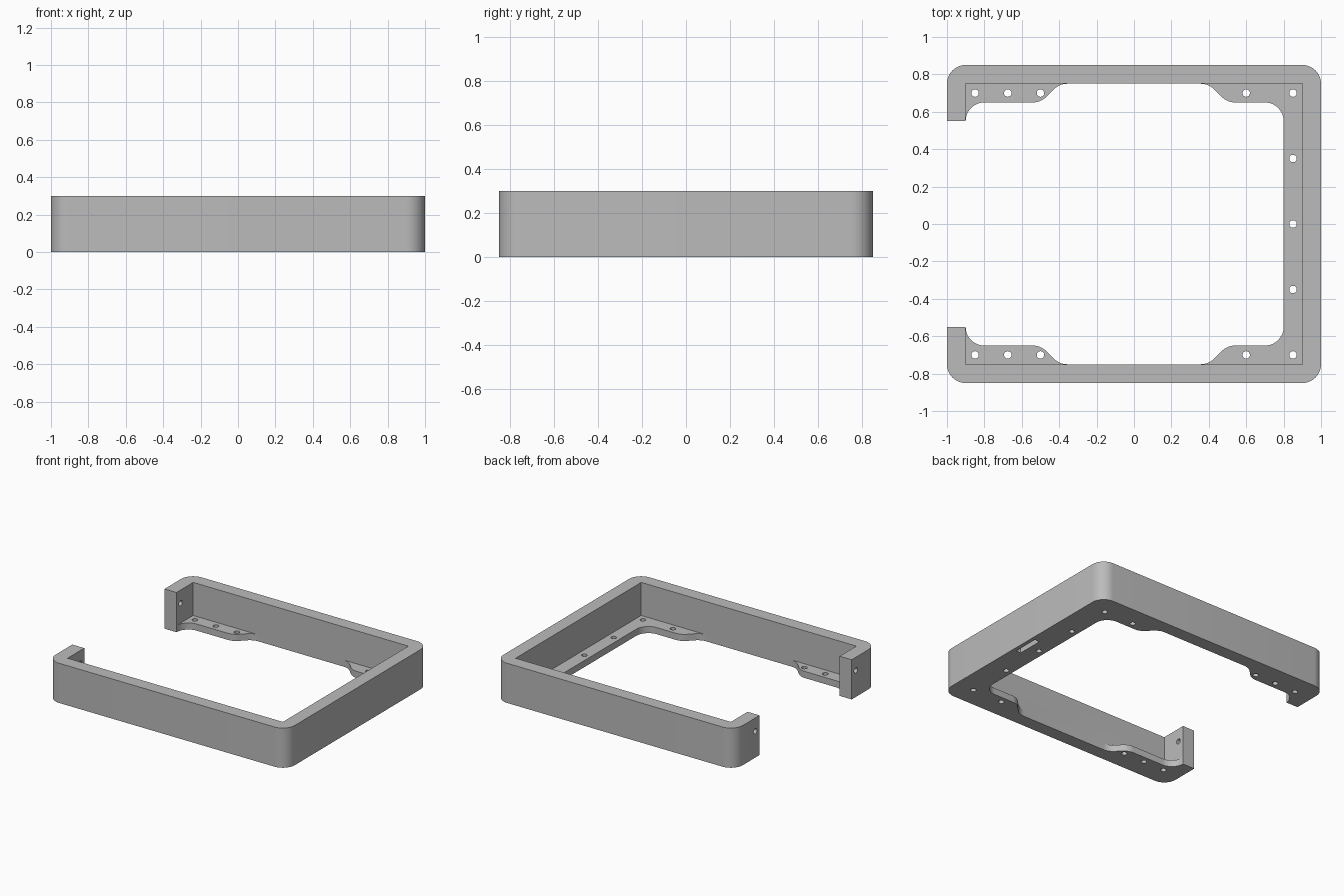
import bpy, bmesh
from math import radians, cos, sin
from mathutils import Matrix

if "Cube" in bpy.data.objects:
    bpy.data.objects.remove(bpy.data.objects["Cube"], do_unlink=True)

HEIGHT, FLANGE, R = 0.3, 0.05, 0.1      # frame height, lip thickness, corner radius
HOLE_R = 0.02

grey = bpy.data.materials.new("plain grey")
grey.use_nodes = True
grey.diffuse_color = (0.5, 0.5, 0.5, 1)
grey.node_tree.nodes["Principled BSDF"].inputs["Base Color"].default_value = (0.5, 0.5, 0.5, 1)


def arc(cx, cy, start, end, steps=10):
    angles = [radians(start + (end - start) * i / steps) for i in range(steps + 1)]
    return [(cx + R * cos(a), cy + R * sin(a)) for a in angles]


def make_object(name, bm):
    mesh = bpy.data.meshes.new(name)
    bmesh.ops.recalc_face_normals(bm, faces=bm.faces)
    bm.to_mesh(mesh)
    bm.free()
    mesh.materials.append(grey)
    obj = bpy.data.objects.new(name, mesh)
    bpy.context.collection.objects.link(obj)
    return obj


def add_box(bm, center, size):
    bmesh.ops.create_cube(bm, size=1, matrix=Matrix.Translation(center) @ Matrix.Diagonal((*size, 1)))


def add_drill(bm, center, depth, turn=Matrix.Identity(4)):
    bmesh.ops.create_cone(bm, cap_ends=True, segments=24, radius1=HOLE_R, radius2=HOLE_R,
                          depth=depth, matrix=Matrix.Translation(center) @ turn)


def cut(target, cutter):
    cutter.hide_render = True
    mod = target.modifiers.new("cut", "BOOLEAN")
    mod.operation, mod.solver, mod.object = "DIFFERENCE", "EXACT", cutter
    bpy.context.view_layer.objects.active = target
    bpy.ops.object.modifier_apply(modifier=mod.name)
    bpy.data.objects.remove(cutter, do_unlink=True)


# Back half of the C-shaped outline: outer edge, tab, then the wavy inner lip
half = arc(0.9, 0.75, 0, 90) + arc(-0.9, 0.75, 90, 180)
half += [(-1, 0.55)]
half += arc(-0.8, 0.55, 180, 90)
half += arc(-0.54, 0.75, -90, -45, 6) + arc(-0.357, 0.65, 135, 90, 6)
half += arc(0.357, 0.65, 90, 45, 6) + arc(0.54, 0.75, -135, -90, 6)
half += arc(0.7, 0.55, 90, 0)
outline = half + [(x, -y) for x, y in reversed(half)]

bm = bmesh.new()
base = bm.faces.new([bm.verts.new((x, y, 0)) for x, y in outline])
top = bmesh.ops.extrude_face_region(bm, geom=[base])
bmesh.ops.translate(bm, vec=(0, 0, HEIGHT),
                    verts=[v for v in top["geom"] if isinstance(v, bmesh.types.BMVert)])
frame = make_object("open_frame", bm)

# Square recess that leaves the thin lip at the bottom
bm = bmesh.new()
add_box(bm, (0, 0, FLANGE + 0.25), (1.8, 1.5, 0.5))
cut(frame, make_object("recess_cutter", bm))

# Screw holes in the lip, cross holes in the end tabs, blind slot under the wall
bm = bmesh.new()
spots = [(x, y) for y in (-0.7, 0.7) for x in (-0.85, -0.675, -0.5, 0.6, 0.85)]
spots += [(0.85, y) for y in (-0.35, 0, 0.35)]
for x, y in spots:
    add_drill(bm, (x, y, FLANGE / 2), 0.15)
for y in (-0.6, 0.6):
    add_drill(bm, (-0.95, y, 0.2), 0.2, Matrix.Rotation(radians(90), 4, "Y"))
add_box(bm, (0.95, 0, 0.02), (0.04, 0.2, 0.2))
cut(frame, make_object("hole_cutter", bm))

# Smooth the rounded corners, keep the edges crisp
bpy.ops.object.select_all(action="DESELECT")
frame.select_set(True)
bpy.context.view_layer.objects.active = frame
bpy.ops.object.shade_smooth_by_angle(angle=radians(30))
